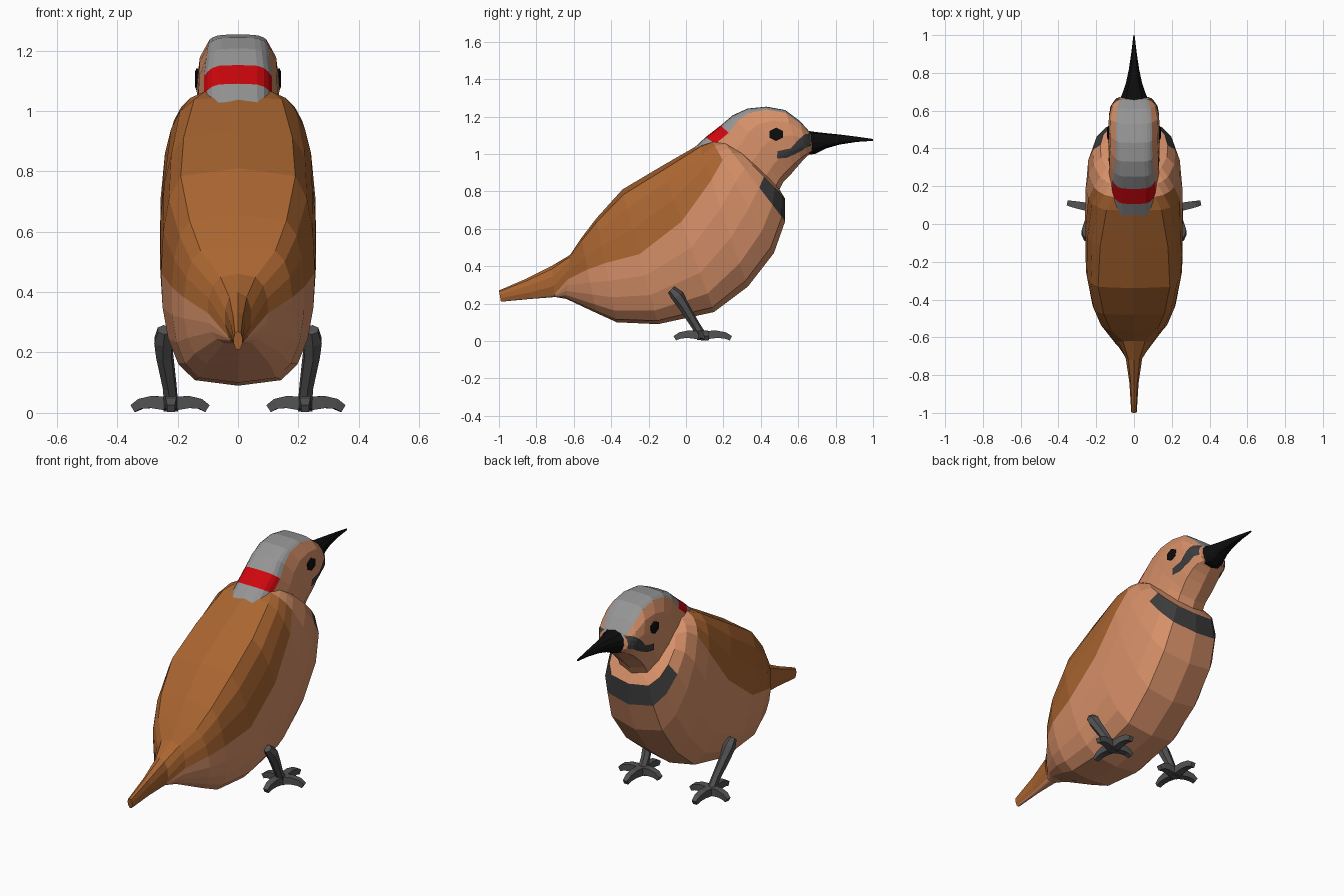
import bpy, bmesh
from math import sin, cos, pi, acos
from mathutils import Vector
from mathutils.bvhtree import BVHTree

if "Cube" in bpy.data.objects:
    bpy.data.objects.remove(bpy.data.objects["Cube"])


def mat(name, *rgb):
    m = bpy.data.materials.new(name)
    m.diffuse_color = (*rgb, 1)
    m.use_nodes = True
    m.node_tree.nodes["Principled BSDF"].inputs["Base Color"].default_value = m.diffuse_color
    return m


SKIN = mat("buff", .68, .28, .14)
WING = mat("brown", .40, .13, .03)
GREY = mat("grey", .30, .30, .30)
RED = mat("red", .62, .002, .004)
DARK = mat("charcoal", .045, .045, .045)
BLACK = mat("black", .004, .004, .004)
LEG = mat("slate", .085, .085, .085)


def finish(name, bm, mats):
    bmesh.ops.recalc_face_normals(bm, faces=bm.faces)
    me = bpy.data.meshes.new(name)
    bm.to_mesh(me)
    bm.free()
    for m in mats:
        me.materials.append(m)
    ob = bpy.data.objects.new(name, me)
    bpy.context.collection.objects.link(ob)
    return ob


def loft(name, rings, mats, pick=lambda i, j: 0):
    """Skin closed rings of points; pick(ring, side) gives the material slot."""
    bm = bmesh.new()
    vs = [[bm.verts.new(p) for p in r] for r in rings]
    n = len(vs[0])
    for i in range(len(vs) - 1):
        for j in range(n):
            k = (j + 1) % n
            f = bm.faces.new((vs[i][j], vs[i][k], vs[i + 1][k], vs[i + 1][j]))
            f.material_index = pick(i, j)
    for end, i in ((vs[0], 0), (vs[-1], len(vs) - 2)):
        bm.faces.new(end).material_index = pick(i, 0)
    return finish(name, bm, mats)


def section(ty, tz, by, bz, hw, split=.4, top=.8, low=.8, upper=4, lower=5):
    """Slanted oval from a top point to a bottom point; 'split' places the colour edge,
    'top' and 'low' set how boxy each half is."""
    a = acos(1 - 2 * split)
    half = [a * i / upper for i in range(upper)]
    half += [a + (pi - a) * i / lower for i in range(lower + 1)]
    pts = []
    for s, angs in ((1, half), (-1, half[-2:0:-1])):
        for t in angs:
            f = (1 - cos(t)) / 2
            w = max(sin(t), 0) ** (top if t < pi / 2 else low) if 0 < t < pi - 1e-4 else 0
            pts.append((s * hw * w, ty + (by - ty) * f, tz + (bz - tz) * f))
    return pts


def side_step(j, n=18):
    return min(j, n - 1 - j)  # 0 at the top, 8 at the bottom


# Body and tail: flat back with a firm wing edge, rounded belly
body_sections = [
    (-1, .27, -.99, .21, .015, .93, .8, .8), (-.85, .335, -.83, .225, .025, .93, .8, .8),
    (-.72, .40, -.70, .235, .045, .90, .8, .7), (-.62, .46, -.64, .225, .10, .55, .6, .6),
    (-.56, .55, -.48, .15, .18, .42, .35, .5), (-.48, .655, -.37, .10, .22, .43, .3, .5),
    (-.34, .81, -.15, .09, .255, .48, .3, .5), (-.13, .935, .15, .155, .26, .38, .33, .5),
    (.07, 1.05, .33, .29, .257, .25, .42, .5), (.14, 1.07, .47, .47, .245, .17, .5, .5),
    (.20, 1.07, .53, .64, .22, .15, .6, .5), (.26, 1.04, .53, .76, .18, .15, .65, .5),
    (.36, .97, .50, .81, .10, .15, .7, .6)]


def body_mat(i, j):
    s = side_step(j)
    if i == 10 and s >= 6:
        return 2          # breast band
    return 1 if s < 4 and i < 9 else 0


loft("body", [section(*s) for s in body_sections], [SKIN, WING, DARK], body_mat)

# Head with grey crown and red nape
head_sections = [
    (.04, 1.03, .48, .74, .14, .12), (.105, 1.09, .50, .81, .135, .13),
    (.185, 1.152, .52, .85, .135, .13), (.25, 1.207, .54, .87, .135, .09),
    (.33, 1.243, .56, .89, .137, .06), (.43, 1.253, .585, .92, .137, .05),
    (.53, 1.235, .62, .96, .132, .06), (.61, 1.175, .65, .99, .118, .08),
    (.655, 1.125, .675, 1.01, .09, .12), (.675, 1.10, .682, 1.03, .05, .2)]


def head_mat(i, j):
    if side_step(j) >= 4:
        return 0
    return 2 if i == 1 else 1


head = loft("head", [section(*s, .45, .55) for s in head_sections], [SKIN, GREY, RED], head_mat)

# Beak
loft("beak", [section(*s, .5, .75, .75, 3, 3) for s in (
    (.645, 1.124, .65, .995, .082), (.69, 1.118, .69, 1.0, .062), (.75, 1.111, .75, 1.03, .042),
    (.82, 1.104, .82, 1.05, .027), (.91, 1.093, .91, 1.064, .014),
    (1, 1.08, 1, 1.07, .003))], [BLACK])

# Cheek stripes laid on the sides of the head
tree = BVHTree.FromPolygons([v.co for v in head.data.vertices],
                            [p.vertices for p in head.data.polygons])
stripe = [((.49, 1.015), (.485, .975)), ((.56, 1.03), (.54, .98)),
          ((.60, 1.075), (.605, 1.01)), ((.635, 1.105), (.645, 1.035)), ((.662, 1.11), (.668, 1.04))]


def on_head(y, z, s):
    hit = tree.ray_cast(Vector((s, y, z)), Vector((-s, 0, 0)))[0]
    return (hit.x + s * .005 if hit else s * .07, y, z)


for s, side in ((1, "right"), (-1, "left")):
    bm = bmesh.new()
    cols = []
    for i in range(13):
        k = min(i // 3, 3)
        up, lo = (Vector(stripe[k][e]).lerp(Vector(stripe[k + 1][e]), i / 3 - k) for e in (0, 1))
        cols.append([bm.verts.new(on_head(*up.lerp(lo, t / 3), s)) for t in range(4)])
    for a, b in zip(cols, cols[1:]):
        for t in range(3):
            bm.faces.new((a[t], a[t + 1], b[t + 1], b[t]))
    finish(side + "_cheek_stripe", bm, [DARK])

    # Eye
    def eye_ring(x, r):
        return [(s * x, .482 + r * 1.15 * cos(pi / 6 + i * pi / 3),
                 1.105 + r * sin(pi / 6 + i * pi / 3)) for i in range(6)]
    loft(side + "_eye", [eye_ring(.11, .036), eye_ring(.138, .036), eye_ring(.142, .026)], [BLACK])


# Legs and feet
def tube(name, path, radii, sides=4):
    pts = [Vector(p) for p in path]
    rings = []
    for i, p in enumerate(pts):
        d = (pts[min(i + 1, len(pts) - 1)] - pts[max(i - 1, 0)]).normalized()
        u = d.cross(Vector((0, 0, 1))).normalized()
        v = u.cross(d)
        k = radii[i] / cos(pi / sides)
        rings.append([p + k * (u * cos(pi / sides + 2 * pi * j / sides)
                               + v * sin(pi / sides + 2 * pi * j / sides)) for j in range(sides)])
    return loft(name, rings, [LEG])


for s, side in ((1, "right"), (-1, "left")):
    tube(side + "_leg", [(s * .245, -.078, .275), (s * .247, -.045, .24), (s * .243, -.015, .19),
                         (s * .226, .05, .085), (s * .222, .085, .028)],
         [.020, .030, .026, .021, .022], 6)
    toes = {"front": (0, .155), "back": (0, -.145), "outer": (.125, .025), "inner": (-.12, .01)}
    for toe, (dx, dy) in toes.items():
        path = [(s * (.222 + dx * t), .085 + dy * t, z)
                for t, z in ((-.12, .028), (.5, .036), (.8, .030), (1, .0145))]
        tube(f"{side}_{toe}_toe", path, [.024, .020, .017, .013])
